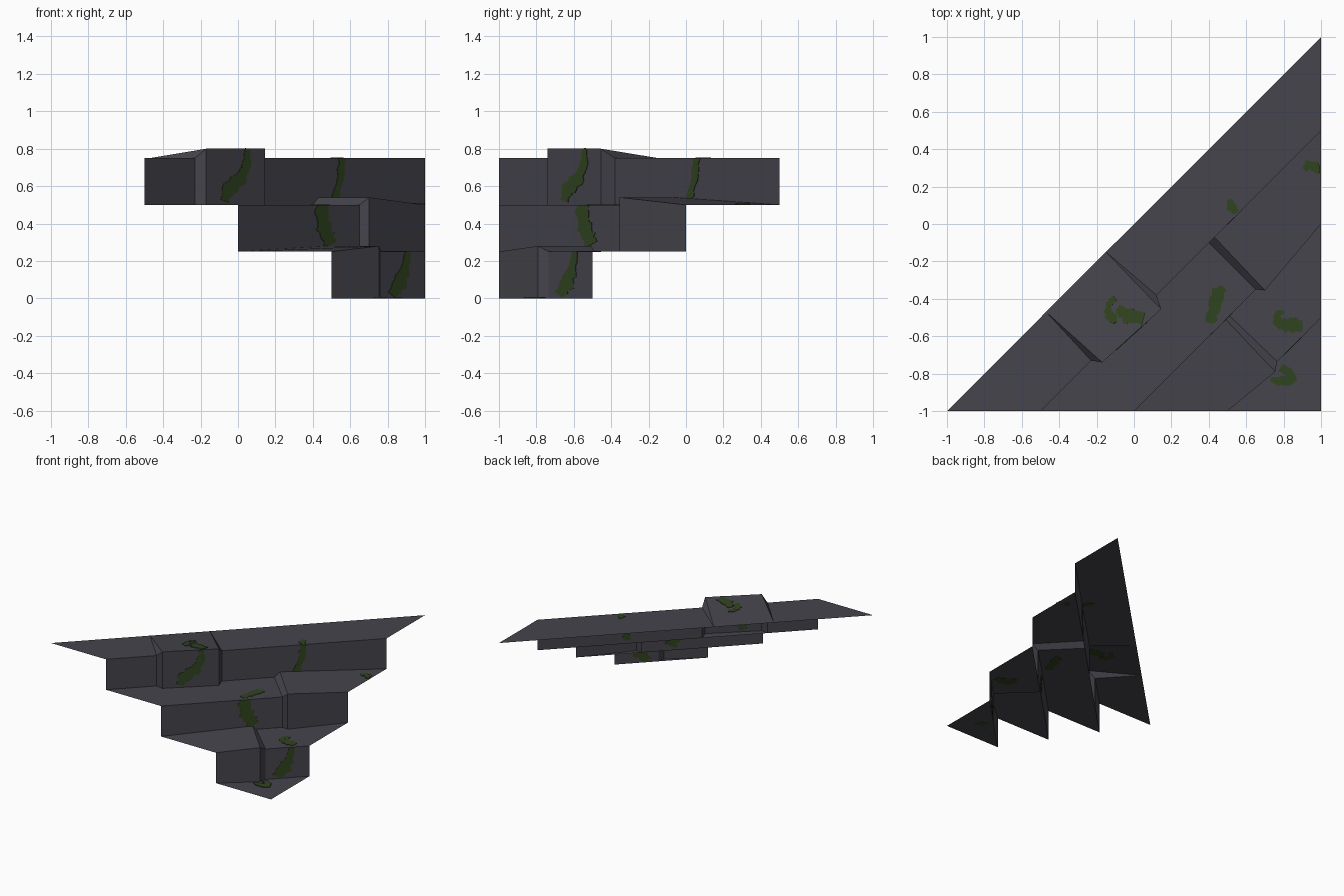
import bpy, bmesh, math, random
from mathutils import Vector

if "Cube" in bpy.data.objects:
    bpy.data.objects.remove(bpy.data.objects["Cube"])
random.seed(4)


def material(name, rgb):
    m = bpy.data.materials.new(name)
    m.diffuse_color = (*rgb, 1)
    m.use_nodes = True
    m.node_tree.nodes["Principled BSDF"].inputs["Base Color"].default_value = m.diffuse_color
    return m


stone = material("dark_stone", (0.060, 0.058, 0.072))
moss = material("moss_green", (0.030, 0.056, 0.013))


def sheet(name, faces, mat):
    bm = bmesh.new()
    for f in faces:
        bm.faces.new([bm.verts.new(p) for p in f])
    bmesh.ops.remove_doubles(bm, verts=bm.verts, dist=1e-4)
    me = bpy.data.meshes.new(name)
    bm.to_mesh(me)
    bm.free()
    me.materials.append(mat)
    ob = bpy.data.objects.new(name, me)
    bpy.context.collection.objects.link(ob)
    return ob


def wall(path, z):
    """Riser faces from z up to each point of a path."""
    return [[(a[0], a[1], z), (b[0], b[1], z), b, a] for a, b in zip(path, path[1:])]


# Upper step, with a raised slab in the middle that tilts up towards the front
al, ar = (-.47, -.47, .75), (-.15, -.15, .75)
cl, cr = (-.23, -.73, .75), (.12, -.38, .75)
tl, tr = (-.17, -.74, .80), (.145, -.455, .80)
l1, r1 = (-.5, -1, .75), (1, .5, .75)
sheet("upper_tread", [[(-1, -1, .75), l1, cl, al], [ar, cr, r1, (1, 1, .75)],
                      [al, cl, tl], [al, tl, tr, ar], [ar, tr, cr]], stone)
sheet("upper_riser", wall([l1, cl, tl, tr, cr, r1], .5), stone)

# Middle step, slab raised at its left end
bl, bf = (.40, -.10, .5), (.65, -.35, .5)
bt, bu = (.43, -.07, .54), (.70, -.355, .54)
l2, r2 = (0, -1, .5), (1, 0, .5)
sheet("middle_tread", [[(-.5, -1, .5), l2, bf, bl], [bl, bf, bu, bt],
                       [bt, bu, r2, (1, .5, .5)]], stone)
sheet("middle_riser", wall([l2, bf, bu, r2], .25), stone)

# Lower step, slab raised at its right end
dl, df = (.51, -.49, .25), (.765, -.735, .25)
dt, du = (.49, -.51, .28), (.755, -.79, .28)
l3, r3 = (.5, -1, .25), (1, -.5, .25)
sheet("lower_tread", [[(0, -1, .25), l3, du, dt], [dt, du, df, dl],
                      [dl, df, r3, (1, 0, .25)]], stone)
sheet("lower_riser", wall([l3, du, df, r3], 0), stone)
sheet("floor_corner", [[(.5, -1, 0), (1, -1, 0), (1, -.5, 0)]], stone)


# Moss patches: ragged ribbons along a spine of (a, b, width), as thin plates
def moss_patch(name, spine, place):
    rows, steps = [], 4
    for p, q in zip(spine, spine[1:]):
        d = Vector((q[0] - p[0], q[1] - p[1])).normalized()
        n = Vector((-d.y, d.x))
        for i in range(steps + 1):
            if i == 0 and rows:
                continue
            c = Vector(p).lerp(Vector(q), i / steps)
            w0, w1 = [c.z / 2 * random.uniform(.7, 1.3) for _ in range(2)]
            rows.append((place(*(c.xy - n * w0)), place(*(c.xy + n * w1))))
    ob = sheet(name, [[a[0], b[0], b[1], a[1]] for a, b in zip(rows, rows[1:])], moss)
    s = ob.modifiers.new("thin", 'SOLIDIFY')
    s.thickness, s.offset = .006, 0


def flat(z):
    return lambda x, y: (x, y, z)


def riser(s, lo, hi):
    return lambda x, z: (x, x - s, min(max(z, lo), hi))


def slab_front(x, z):
    k = (tr[1] - tl[1]) / (tr[0] - tl[0])
    return (x, tl[1] + (x - tl[0]) * k, min(max(z, .5), .8))


def slab_top(x, y):
    return (x, y, .75 + .05 * (x - y) / .585)


moss_patch("moss_slab_front", [(.05, .8, .03), (.045, .70, .045), (0, .63, .07),
                               (-.05, .58, .07), (-.07, .52, .04)], slab_front)
moss_patch("moss_slab_top_a", [(-.10, -.40, .03), (-.14, -.43, .03), (-.13, -.50, .06),
                               (-.09, -.50, .05)], slab_top)
moss_patch("moss_slab_top_b", [(-.09, -.45, .04), (-.03, -.49, .09), (.05, -.51, .06)], slab_top)
moss_patch("moss_upper_riser", [(.555, .75, .035), (.545, .63, .03), (.515, .53, .04)],
           riser(.5, .5, .75))
moss_patch("moss_upper_tread", [(.51, .13, .03), (.53, .08, .06), (.55, .06, .03)], flat(.75))
moss_patch("moss_middle_riser", [(.45, .5, .06), (.45, .41, .07), (.47, .34, .08),
                                 (.50, .29, .06)], riser(1, .25, .5))
moss_patch("moss_middle_tread", [(.48, -.34, .03), (.45, -.37, .07), (.43, -.44, .06),
                                 (.41, -.53, .05)], flat(.5))
moss_patch("moss_middle_edge", [(.91, .29, .03), (.94, .32, .05), (.97, .31, .05),
                                (.985, .27, .02)], flat(.506))
moss_patch("moss_lower_tread", [(.80, -.47, .03), (.76, -.48, .03), (.77, -.53, .05),
                                (.83, -.54, .08), (.90, -.54, .06)], flat(.25))
moss_patch("moss_lower_riser", [(.905, .25, .025), (.89, .15, .05), (.86, .07, .08),
                                (.82, .02, .04)], riser(1.5, 0, .25))
moss_patch("moss_floor", [(.78, -.77, .04), (.84, -.80, .04), (.85, -.84, .06),
                          (.79, -.84, .05), (.73, -.83, .03)], flat(.003))
